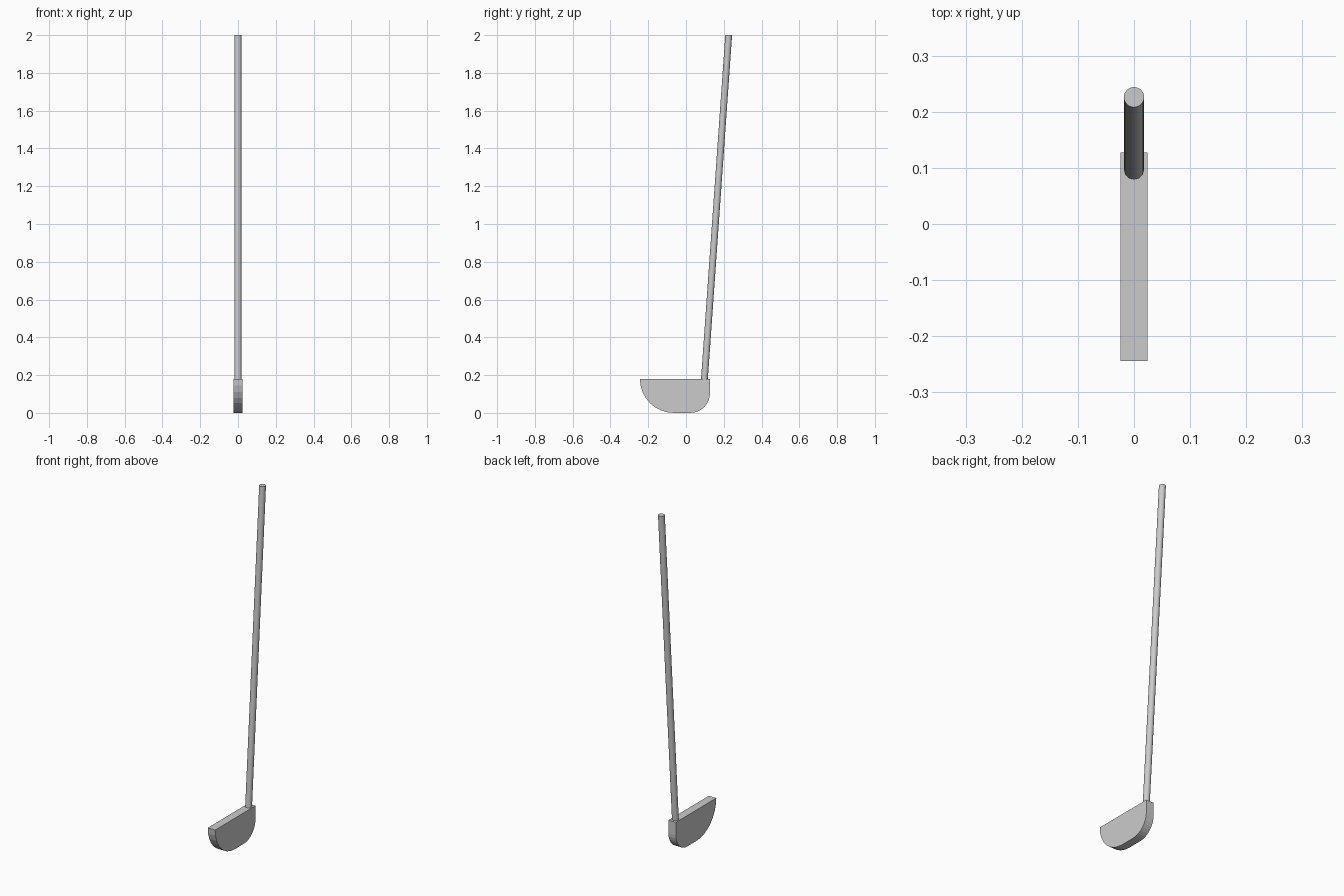
import bpy, bmesh, math

if "Cube" in bpy.data.objects:
    bpy.data.objects.remove(bpy.data.objects["Cube"])


def make_object(name, bm):
    bmesh.ops.recalc_face_normals(bm, faces=bm.faces)
    mesh = bpy.data.meshes.new(name)
    bm.to_mesh(mesh)
    bm.free()
    obj = bpy.data.objects.new(name, mesh)
    bpy.context.collection.objects.link(obj)
    return obj


def arc(cy, cz, ry, rz, start, end, steps):
    angles = [math.radians(start + (end - start) * i / steps) for i in range(steps + 1)]
    return [(cy + ry * math.cos(a), cz + rz * math.sin(a)) for a in angles]


# Blade: side profile with a long toe curve and a tighter heel curve
TOP = 0.18
HALF = 0.024
profile = arc(-0.065, TOP, 0.179, TOP, 180, 270, 8)
profile += arc(0.022, 0.105, 0.105, 0.105, 270, 360, 8)
profile.append((0.127, TOP))

bm = bmesh.new()
side = bm.faces.new([bm.verts.new((-HALF, y, z)) for y, z in profile])
ext = bmesh.ops.extrude_face_region(bm, geom=[side], use_keep_orig=True)
moved = [g for g in ext["geom"] if isinstance(g, bmesh.types.BMVert)]
bmesh.ops.translate(bm, verts=moved, vec=(2 * HALF, 0, 0))
make_object("blade", bm)

# Shaft: round rod leaning back, ends cut level
bm = bmesh.new()
bmesh.ops.create_cone(bm, cap_ends=True, segments=32, radius1=0.018, radius2=0.018, depth=1)
for v in bm.verts:
    t = v.co.z + 0.5
    v.co.y += 0.0975 + (0.226 - 0.0975) * t
    v.co.z = (TOP - 0.002) + (2.0 - TOP + 0.002) * t
shaft = make_object("shaft", bm)
bpy.context.view_layer.objects.active = shaft
shaft.select_set(True)
bpy.ops.object.shade_smooth_by_angle(angle=math.radians(30))
